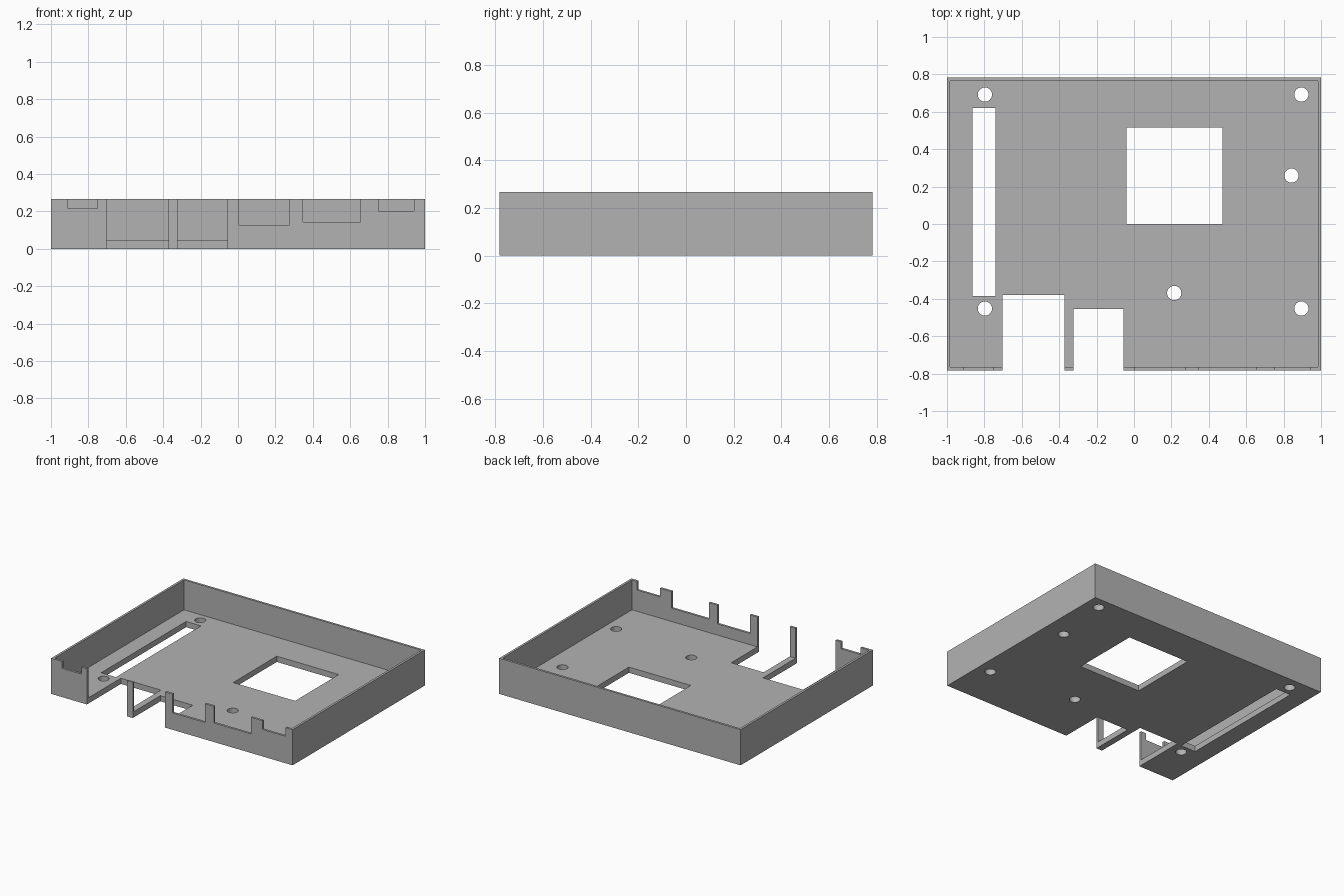
import bpy
from mathutils import Vector

cube = bpy.data.objects.get("Cube")
if cube:
    bpy.data.objects.remove(cube, do_unlink=True)

X, Y, H = 1.0, 0.782, 0.267      # half width, half depth, height
WALL, FLOOR = 0.017, 0.043
OVER = 0.1                       # how far cutters reach past the surface

grey = bpy.data.materials.new("plain grey")
grey.use_nodes = True
colour = (0.45, 0.45, 0.45, 1)
grey.diffuse_color = colour
grey.node_tree.nodes["Principled BSDF"].inputs["Base Color"].default_value = colour


def box(name, low, high):
    low, high = Vector(low), Vector(high)
    bpy.ops.mesh.primitive_cube_add(size=1, location=(low + high) / 2)
    ob = bpy.context.object
    ob.name = name
    ob.scale = high - low
    bpy.ops.object.transform_apply(location=True, rotation=False, scale=True)
    ob.data.materials.append(grey)
    return ob


def cut(target, cutter):
    mod = target.modifiers.new("cut", 'BOOLEAN')
    mod.operation, mod.solver, mod.object = 'DIFFERENCE', 'EXACT', cutter
    bpy.context.view_layer.objects.active = target
    bpy.ops.object.modifier_apply(modifier=mod.name)
    bpy.data.objects.remove(cutter, do_unlink=True)


# Open tray: solid block with its inside hollowed out
tray = box("case_tray", (-X, -Y, 0), (X, Y, H))
cut(tray, box("cavity", (WALL - X, WALL - Y, FLOOR), (X - WALL, Y - WALL, H + OVER)))

# Floor openings: long slot and square window
for x0, x1, y0, y1 in [(-0.864, -0.741, -0.385, 0.62), (-0.04, 0.473, 0, 0.516)]:
    cut(tray, box("floor_opening", (x0, y0, -OVER), (x1, y1, FLOOR + OVER)))

# Port bays open through both the front wall and the floor
for x0, x1, y1 in [(-0.704, -0.372, -0.38), (-0.324, -0.056, -0.455)]:
    cut(tray, box("port_bay", (x0, -Y - OVER, -OVER), (x1, y1, H + OVER)))

# Notches in the rim of the front wall
for x0, x1, z0 in [(-0.91, -0.75, 0.215), (0.005, 0.275, 0.127),
                   (0.347, 0.655, 0.143), (0.75, 0.94, 0.202)]:
    cut(tray, box("rim_notch", (x0, -Y - OVER, z0), (x1, OVER - Y, H + OVER)))

# Round screw holes
for x, y in [(-0.797, 0.692), (0.895, 0.692), (0.842, 0.259),
             (0.215, -0.369), (-0.797, -0.452), (0.895, -0.452)]:
    bpy.ops.mesh.primitive_cylinder_add(vertices=32, radius=0.038, depth=0.3, location=(x, y, 0))
    hole = bpy.context.object
    hole.data.materials.append(grey)
    cut(tray, hole)

# Keep one material slot on every face
tray.data.materials.clear()
tray.data.materials.append(grey)
for face in tray.data.polygons:
    face.material_index = 0
bpy.ops.object.select_all(action='DESELECT')
tray.select_set(True)
bpy.context.view_layer.objects.active = tray
bpy.ops.object.shade_smooth_by_angle()
